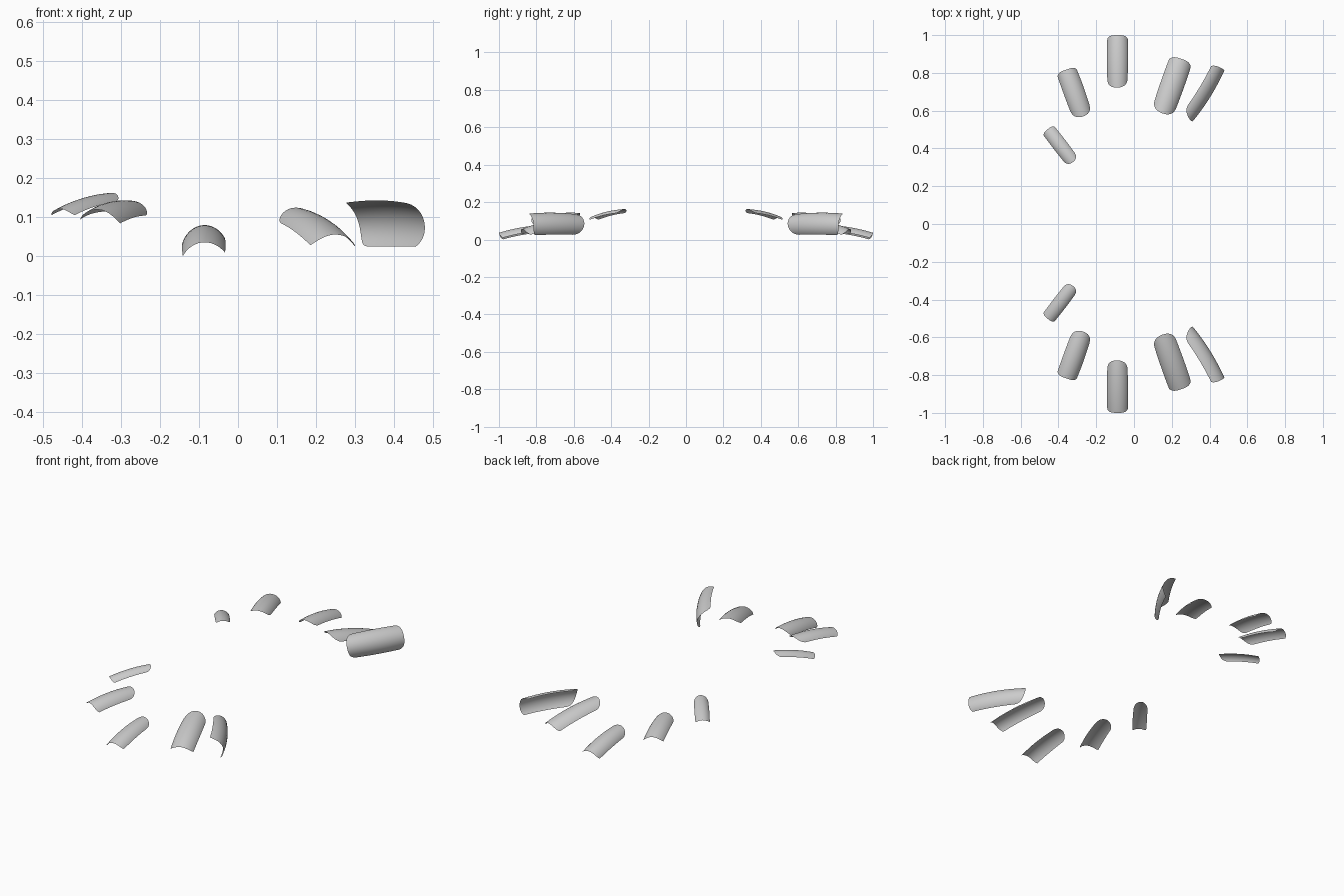
import bpy, bmesh, math
from mathutils import Vector

if "Cube" in bpy.data.objects:
    bpy.data.objects.remove(bpy.data.objects["Cube"])

shell = bpy.data.materials.new("pale_grey")
shell.diffuse_color = (0.6, 0.6, 0.6, 1)
shell.use_nodes = True
shell.node_tree.nodes["Principled BSDF"].inputs["Base Color"].default_value = shell.diffuse_color

# name: crown point at root, crown point at tip, up direction, width, arch height
NAILS = {
    "little_nail": ((-0.323, -0.328, 0.163), (-0.457, -0.502, 0.122), (0, 0, 1), 0.077, 0.020),
    "ring_nail": ((-0.268, -0.570, 0.142), (-0.357, -0.818, 0.120), (0.1, 0, 1), 0.112, 0.034),
    "middle_nail": ((-0.09, -0.722, 0.080), (-0.09, -1.0, 0.036), (-0.08, 0, 1), 0.112, 0.036),
    "index_nail": ((0.150, -0.586, 0.125), (0.252, -0.874, 0.056), (0.03, 0, 1), 0.126, 0.036),
    "thumb_nail": ((0.305, -0.545, 0.098), (0.474, -0.818, 0.100), (0.76, 0.46, 0.42), 0.130, 0.045),
}
ROWS, COLS = 16, 20


def nail(name, root, tip, up, width, arch, side):
    root, tip, up = Vector(root), Vector(tip), Vector(up)
    along = (tip - root).normalized()
    across = along.cross(up).normalized()
    up = across.cross(along)
    length = (tip - root).length
    half = 2 * math.atan(2 * arch / width)      # half angle of the arched section
    radius = width / 2 / math.sin(half)
    bm = bmesh.new()
    grid = []
    for i in range(ROWS + 1):
        t = i / ROWS
        row = []
        for j in range(COLS + 1):
            v = math.sin((j / COLS - 0.5) * math.pi)
            # rounded root, gently rounded free edge
            start = 0.5 * width * (1 - math.sqrt(max(0, 1 - v * v)))
            end = length - 0.14 * width * v ** 4
            d = start + (end - start) * t
            k = d / length
            taper = 0.93 + 0.07 * math.sin(math.pi * min(1, k * 0.85))
            bulge = 0.035 * length * 4 * k * (1 - k)
            a = v * half
            p = (root + along * d + across * (radius * math.sin(a) * taper)
                 + up * (bulge - radius * (1 - math.cos(a))))
            row.append(bm.verts.new((p.x, p.y * side, p.z)))
        grid.append(row)
    for i in range(ROWS):
        for j in range(COLS):
            quad = [grid[i][j], grid[i + 1][j], grid[i + 1][j + 1], grid[i][j + 1]]
            bm.faces.new(quad if side > 0 else quad[::-1])
    bmesh.ops.remove_doubles(bm, verts=bm.verts, dist=1e-5)
    # convex side faces outward
    bm.normal_update()
    out = Vector((up.x, up.y * side, up.z))
    if sum((f.normal.dot(out) for f in bm.faces)) < 0:
        bmesh.ops.reverse_faces(bm, faces=bm.faces)
    for f in bm.faces:
        f.smooth = True
    mesh = bpy.data.meshes.new(name)
    bm.to_mesh(mesh)
    bm.free()
    mesh.materials.append(shell)
    bpy.context.collection.objects.link(bpy.data.objects.new(name, mesh))


# two mirrored hands of five nails
for hand, side in (("front", 1), ("back", -1)):
    for name, spec in NAILS.items():
        nail(f"{hand}_{name}", *spec, side)
